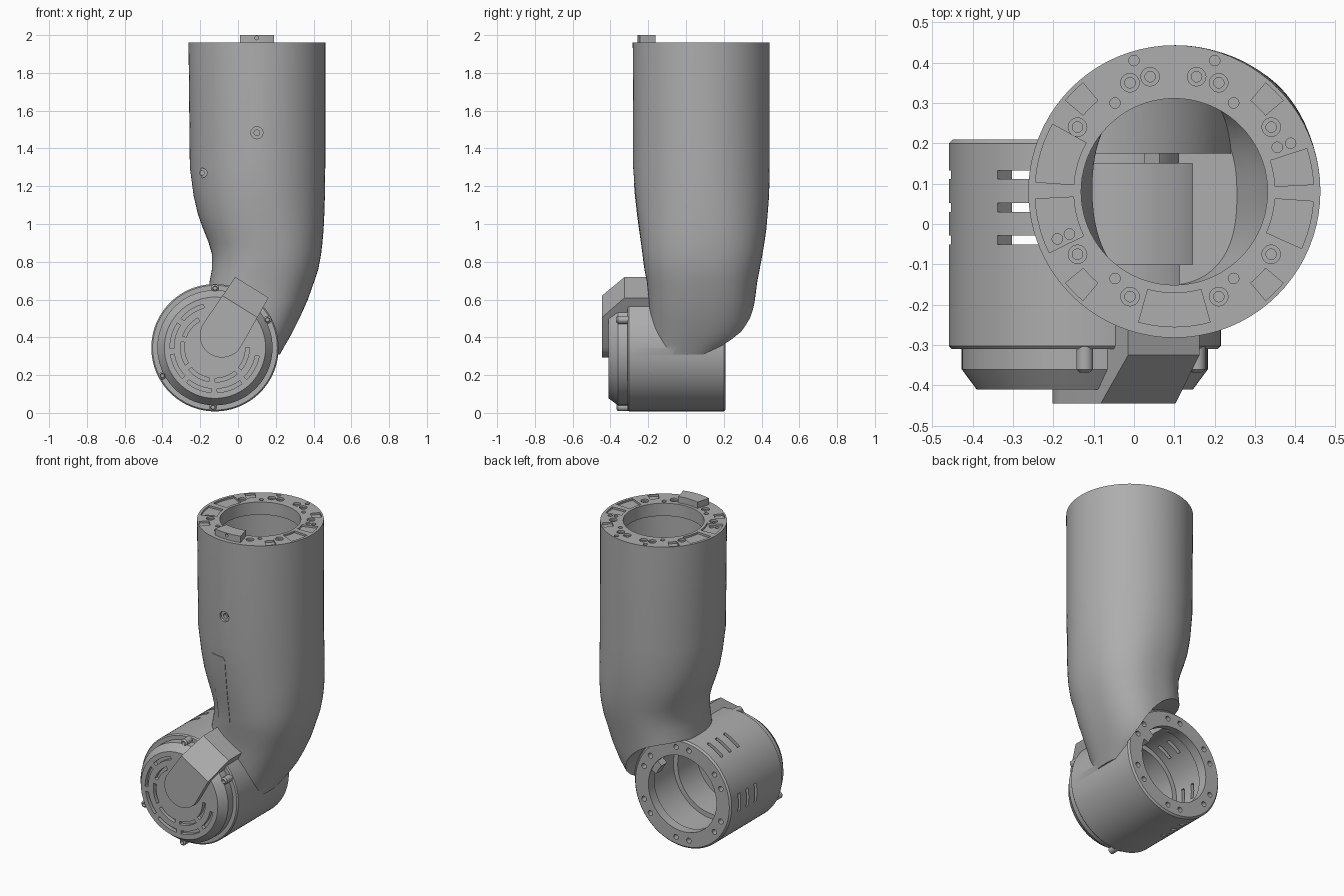
import bpy, bmesh
from math import sin, cos, tau, radians, copysign
from mathutils import Vector

if "Cube" in bpy.data.objects:
    bpy.data.objects.remove(bpy.data.objects["Cube"], do_unlink=True)

grey = bpy.data.materials.new("machined_grey")
grey.use_nodes = True
COLOR = (0.42, 0.42, 0.42, 1)
grey.diffuse_color = COLOR
grey.node_tree.nodes["Principled BSDF"].inputs["Base Color"].default_value = COLOR

TUBE = (0.1, 0.08)       # tube axis (x, y)
DRUM = (-0.122, 0.345)   # drum axis (x, z)
TOP = 1.96


# --- helpers ---------------------------------------------------------------
def solid(name, lofts):
    """One object from a list of capped lofts, each a list of point rings."""
    bm = bmesh.new()
    for rings in lofts:
        vs = [[bm.verts.new(p) for p in ring] for ring in rings]
        n = len(vs[0])
        for a, b in zip(vs, vs[1:]):
            for i in range(n):
                j = (i + 1) % n
                bm.faces.new((a[i], a[j], b[j], b[i]))
        bm.faces.new(vs[0][::-1])
        bm.faces.new(vs[-1])
    bmesh.ops.recalc_face_normals(bm, faces=bm.faces)
    mesh = bpy.data.meshes.new(name)
    bm.to_mesh(mesh)
    bm.free()
    mesh.materials.append(grey)
    ob = bpy.data.objects.new(name, mesh)
    bpy.context.collection.objects.link(ob)
    return ob


def circle(c, r, n=20):
    return [(c[0] + r * cos(tau * i / n), c[1] + r * sin(tau * i / n)) for i in range(n)]


def polar(c, r, deg):
    return (c[0] + r * cos(radians(deg)), c[1] + r * sin(radians(deg)))


def sector(c, r0, r1, a0, a1, n=10):
    angles = [a0 + (a1 - a0) * i / n for i in range(n + 1)]
    return [polar(c, r1, a) for a in angles] + [polar(c, r0, a) for a in angles[::-1]]


def along_z(outline, z0, z1):
    return [[(x, y, z) for x, y in outline] for z in (z0, z1)]


def along_y(outline, y0, y1):
    return [[(x, y, z) for x, z in outline] for y in (y0, y1)]


def lathe_y(profile, n=96):
    return [[(x, y, z) for x, z in circle(DRUM, r, n)] for y, r in profile]


def boolean(target, tool, op="DIFFERENCE"):
    mod = target.modifiers.new("bool", "BOOLEAN")
    mod.operation, mod.object, mod.solver = op, tool, "EXACT"
    bpy.context.view_layer.objects.active = target
    bpy.ops.object.modifier_apply(modifier=mod.name)
    bpy.data.objects.remove(tool, do_unlink=True)


def smooth(ob, angle=32):
    bpy.ops.object.select_all(action="DESELECT")
    ob.select_set(True)
    bpy.context.view_layer.objects.active = ob
    bpy.ops.object.shade_smooth_by_angle(angle=radians(angle))


# --- bent tube: height, left, right, front, back ---------------------------
SECTIONS = [
    (TOP, -.262, .462, -.282, .443), (1.3, -.255, .462, -.28, .443),
    (1.15, -.235, .46, -.268, .44), (1.05, -.212, .457, -.257, .432),
    (.97, -.183, .453, -.247, .425), (.9, -.155, .447, -.238, .415),
    (.84, -.138, .44, -.23, .405), (.76, -.138, .425, -.22, .39),
    (.7, -.15, .405, -.208, .378), (.6, -.16, .37, -.198, .365),
    (.5, -.16, .325, -.19, .35), (.43, -.16, .29, -.188, .33),
    (.38, -.16, .262, -.185, .295), (.36, -.16, .25, -.185, .27),
    (.31, -.16, .222, -.18, .2)]


def tube(grow=0, top=TOP, bottom=0, n=80):
    rings = []
    for z, l, r, f, b in SECTIONS:
        if z < bottom:
            continue
        e = 2 / (2 + 0.5 * min(1, max(0, (1.2 - z) / 0.6)))
        ring = []
        for i in range(n):
            c, s = cos(tau * i / n), sin(tau * i / n)
            ring.append(((l + r) / 2 + copysign(abs(c) ** e, c) * ((r - l) / 2 + grow),
                         (f + b) / 2 + copysign(abs(s) ** e, s) * ((b - f) / 2 + grow),
                         min(z, top)))
        rings.append(ring)
    return rings


housing = solid("arm_housing", [tube()])
boolean(housing, solid("hood_clearance", [lathe_y([(.2, .342), (.7, .342)])]))

# drum with stepped, chamfered front cap
boolean(housing, solid("drum", [lathe_y([
    (.21, .327), (.2, .337), (-.302, .337), (-.31, .33), (-.31, .305),
    (-.36, .305), (-.41, .268)])]), "UNION")

# strap running from the cap face up to the tube, chamfered at its top
d = Vector((.53, .85)).normalized()
side = Vector((d.y, -d.x))
foot = Vector((-.085, .41))
outline = [tuple(foot + .117 * (cos(a) * side - sin(a) * d))
           for a in (tau * i / 40 for i in range(21))]
outline += [tuple(foot + .3 * d - .104 * side), tuple(foot + .3 * d + .104 * side)]
strap = solid("cap_strap", [along_y(outline, -.445, -.18)])
bm = bmesh.new()
bm.from_mesh(strap.data)
p = foot + .18 * d
cut = bmesh.ops.bisect_plane(bm, geom=bm.verts[:] + bm.edges[:] + bm.faces[:],
                             plane_co=(p.x, -.445, p.y), plane_no=(d.x, -1, d.y),
                             clear_outer=True)
bmesh.ops.holes_fill(bm, edges=[g for g in cut["geom_cut"] if isinstance(g, bmesh.types.BMEdge)])
bmesh.ops.recalc_face_normals(bm, faces=bm.faces)
bm.to_mesh(strap.data)
bm.free()
boolean(housing, strap, "UNION")

# --- hollow interior -------------------------------------------------------
core = solid("tube_core", [tube(-.035, 1.88, .4)])
boolean(core, solid("hood_floor", [lathe_y([(.175, .372), (.7, .372)])]))
boolean(housing, core)
boolean(housing, solid("top_bore", [along_z(circle(TUBE, .231, 80), 1.8, 2.1)]))
boolean(housing, solid("drum_core", [lathe_y([
    (.3, .237), (.15, .237), (.15, .28), (-.1, .28), (-.1, .25), (-.29, .25)])]))

# --- top flange pockets and holes ------------------------------------------
bolts = [(x, y) for x in (-.01, .21) for y in (.35, -.18)]
bolts += [(x, y) for x in (-.14, .34) for y in (.24, -.075)] + [(.04, .365), (.155, .365)]
pins = [(x, y) for x in (-.047, .247) for y in (.3, -.135)]
pins += [(-.16, -.025), (-.19, -.037), (.355, .19), (.388, .2), (0, .405), (.2, .405)]
wide = [sector(TUBE, .25, .345, a, b) for a, b in ((151, 176), (183, 206), (3, 18), (-24, -4))]
wide += [sector(TUBE, .295, .352, a - 5, a + 5) for a in (45, 135, 225, 315)]
boolean(housing, solid("flange_pockets", [along_z(o, TOP - .012, 2.1) for o in
                                          wide + [circle(c, .023) for c in bolts]]))
boolean(housing, solid("flange_holes", [along_z(circle(c, .013), 1.9, 2.1) for c in bolts + pins]))

# --- drum details ----------------------------------------------------------
ring_angles = [a + s for a in (30, 90, 150, 210, 270, 330) for s in (-9, 9)]
boolean(housing, solid("ring_holes", [along_y(circle(polar(DRUM, .287, a), .016, 16), .17, .3)
                                      for a in ring_angles]))
vents = [along_y(sector(DRUM, .22, .4, a - 10, a + 10), y - .011, y + .011)
         for a in (120, 180, 240) for y in (.122, .041, -.04)]
boolean(housing, solid("side_vents", vents))
arcs = [(.218, a, a + 34) for a in (105, 147, 189, 231, 273, 315)]
arcs += [(.162, a, a + 40) for a in (120, 170, 220, 270, 320)]
boolean(housing, solid("cap_vents", [along_y(sector(DRUM, r, r + .02, a, b), -.5, -.385)
                                     for r, a, b in arcs]))

# --- tube wall screw holes -------------------------------------------------
boolean(housing, solid("wall_recesses", [along_y(circle((.1, 1.483), .032), -.5, -.265),
                                         along_y(circle((-.19, 1.27), .026), -.5, -.115)]))
boolean(housing, solid("wall_holes", [along_y(circle((.1, 1.483), .015), -.5, -.15),
                                      along_y(circle((-.19, 1.27), .012), -.5, -.09)]))
smooth(housing)

# --- added pieces ----------------------------------------------------------
# thin access panel following the tube front
panel = solid("access_panel", [tube(.003)])
boolean(panel, solid("panel_frame", [along_y([
    (0, .79), (.02, .775), (.085, .768), (.1, .785), (.1, 1.205), (.085, 1.22), (0, 1.22)],
    -.5, -.17)]), "INTERSECT")
smooth(panel)

# raised locating key on the flange
key = solid("locating_key", [along_z(sector(TUBE, .25, .336, 254.5, 285.5), TOP - .02, 2)])
boolean(key, solid("key_hole", [along_y(circle((.1, 1.985), .01, 12), -.5, -.23)]))
smooth(key)

# small stop inside the drum mouth
stop = solid("drum_stop", [along_y(sector(DRUM, .2, .25, 22, 42), .15, .205)])

# cap screws around the rim
for i, a in enumerate((90, 28, 208, 268)):
    c = polar(DRUM, .315, a)
    screw = solid("cap_screw_%d" % (i + 1), [[[(x, y, z) for x, z in circle(c, r)] for y, r in
                  ((-.29, .021), (-.36, .021), (-.368, .012), (-.35, .01))]])
    smooth(screw)
